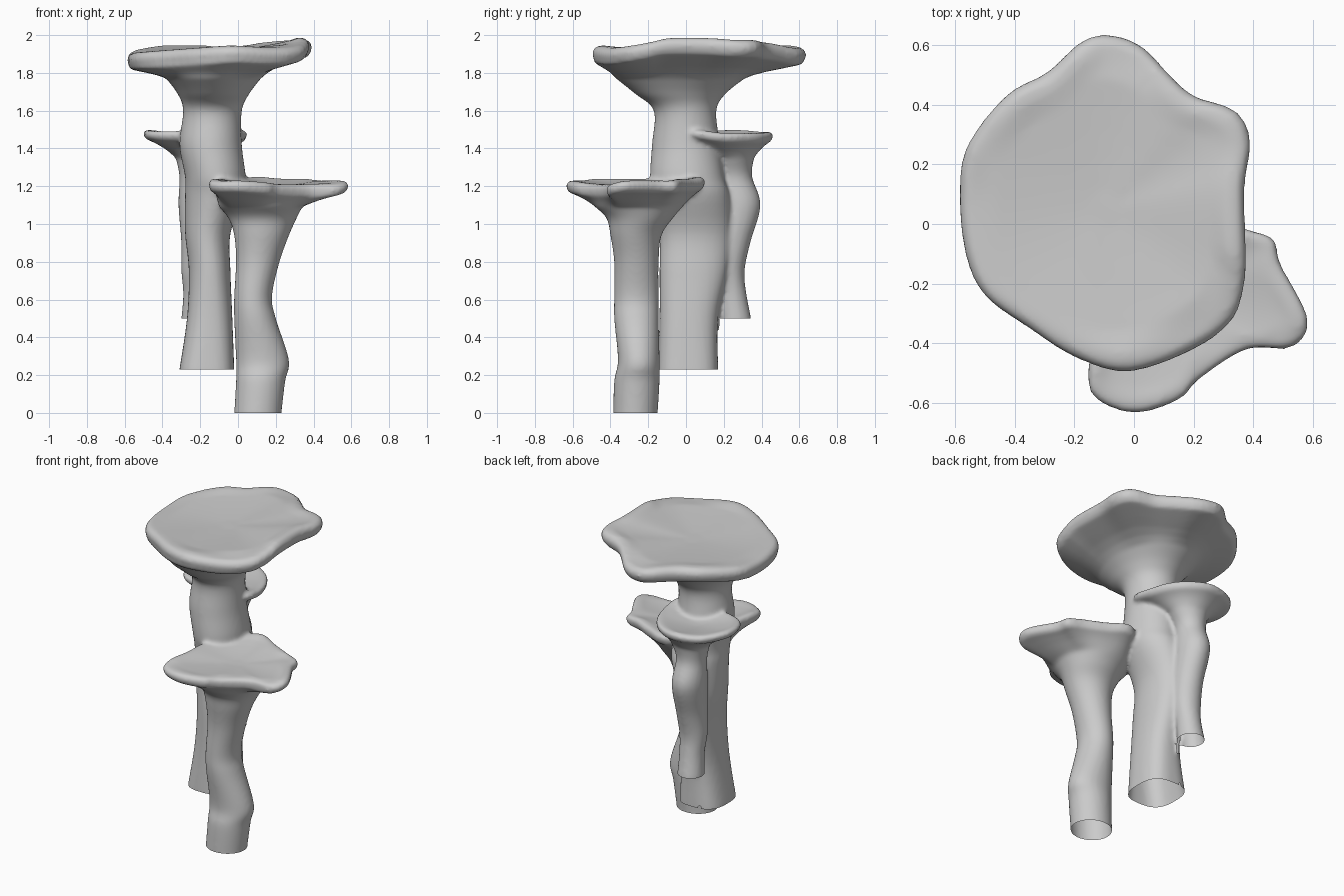
import bpy, bmesh, math
from mathutils import Vector

if "Cube" in bpy.data.objects:
    bpy.data.objects.remove(bpy.data.objects["Cube"])

N = 80


def catmull(a, b, c, d, t):
    return 0.5 * (2 * b + (c - a) * t + (2 * a - 5 * b + 4 * c - d) * t * t
                  + (3 * b - a - 3 * c + d) * t ** 3)


def polar_rim(pts, c):
    """Outline points (x, y, z) -> smooth closed rim with N evenly spaced angles about c."""
    p = [Vector(q) for q in pts]
    k = len(p)
    samples = []
    for i in range(k):
        for j in range(16):
            v = catmull(p[i - 1], p[i], p[(i + 1) % k], p[(i + 2) % k], j / 16)
            samples.append((math.atan2(v.y - c[1], v.x - c[0]) % (2 * math.pi), v))
    samples.sort(key=lambda s: s[0])
    a0, v0 = samples[0]
    al, vl = samples[-1]
    samples = [(al - 2 * math.pi, vl)] + samples + [(a0 + 2 * math.pi, v0)]
    rim, j = [], 0
    for i in range(N):
        a = 2 * math.pi * i / N
        while samples[j + 1][0] < a:
            j += 1
        (s, u), (e, w) = samples[j], samples[j + 1]
        rim.append(u.lerp(w, (a - s) / max(e - s, 1e-6)))
    return rim


def stem_ring(s, square):
    x0, x1, y0, y1, z = s
    p = 1 - square * min(1, max(0, 1 - (z - 0.23) / 0.8))   # boxier near the foot
    ring = []
    for i in range(N):
        a = 2 * math.pi * i / N
        c, q = [math.copysign(abs(v) ** p, v) for v in (math.cos(a), math.sin(a))]
        ring.append(Vector(((x0 + x1) / 2 + (x1 - x0) / 2 * c,
                            (y0 + y1) / 2 + (y1 - y0) / 2 * q, z)))
    return ring


def mushroom(bm, stem, outline, centre, under, thick, top_z, square=0.0):
    # stem, smoothed between the measured stations
    st = [Vector(s) for s in stem]
    rings = [stem_ring(st[0] - Vector((0, 0, 0, 0, 0.06)), square)]
    for i in range(len(st) - 1):
        a, d = st[max(i - 1, 0)], st[min(i + 2, len(st) - 1)]
        for j in range(5):
            rings.append(stem_ring(catmull(a, st[i], st[i + 1], d, j / 5), square))
    neck = stem_ring(st[-1], square)
    rings.append(neck)
    rim = polar_rim(outline, centre)
    # flaring underside, rounded lip and slightly dished top
    for t, s in under:
        rings.append([Vector((*n.xy.lerp(r.xy, t), n.z + (r.z - thick - n.z) * s))
                      for n, r in zip(neck, rim)])
    mid = Vector((*centre, top_z))
    for t, h in ((0.99, -0.5), (1.004, 0.1), (0.99, 0.6), (0.95, 0.95), (0.88, 1)):
        rings.append([Vector((*mid.xy.lerp(r.xy, t), r.z + thick * h)) for r in rim])
    soft = [sum(rim[(i + k) % N].z for k in range(-8, 9)) / 17 for i in range(N)]
    for t in (0.75, 0.6, 0.45, 0.3, 0.12):
        f = (t / 0.88) ** 1.5
        rings.append([Vector((*mid.xy.lerp(r.xy, t), top_z + (z + thick - top_z) * f))
                      for r, z in zip(rim, soft)])
    vr = [[bm.verts.new(v) for v in ring] for ring in rings]
    for a, b in zip(vr, vr[1:]):
        for i in range(N):
            j = (i + 1) % N
            bm.faces.new((a[i], a[j], b[j], b[i]))
    bm.faces.new(vr[0][::-1])
    bm.faces.new(vr[-1])


bm = bmesh.new()

# tall centre mushroom
mushroom(bm, [
    (-0.31, -0.02, -0.15, 0.17, 0.23), (-0.27, -0.03, -0.14, 0.17, 0.5),
    (-0.26, -0.04, -0.14, 0.22, 0.75), (-0.28, -0.04, -0.14, 0.24, 0.95),
    (-0.28, 0.03, -0.17, 0.23, 1.15), (-0.28, 0.04, -0.19, 0.20, 1.25),
    (-0.31, 0.02, -0.18, 0.18, 1.42), (-0.29, 0.02, -0.17, 0.16, 1.6),
    (-0.32, 0.06, -0.27, 0.21, 1.69), (-0.38, 0.12, -0.37, 0.31, 1.77)],
    [(-0.09, 0.635, 1.89), (0.02, 0.6, 1.89), (0.12, 0.5, 1.91), (0.2, 0.43, 1.92),
     (0.34, 0.38, 1.93), (0.39, 0.28, 1.93), (0.37, 0.12, 1.94), (0.375, -0.1, 1.94),
     (0.37, -0.2, 1.92), (0.33, -0.32, 1.90), (0.2, -0.42, 1.89), (-0.02, -0.495, 1.90),
     (-0.2, -0.445, 1.89), (-0.35, -0.35, 1.88), (-0.5, -0.24, 1.87), (-0.565, -0.1, 1.865),
     (-0.585, 0.1, 1.865), (-0.56, 0.26, 1.88), (-0.43, 0.43, 1.90), (-0.29, 0.51, 1.90),
     (-0.18, 0.61, 1.90)], (-0.1, 0.05),
    ((0.15, 0.25), (0.35, 0.48), (0.6, 0.7), (0.8, 0.88), (0.93, 1.0)),
    0.045, 1.915, 0.3)

# front mushroom
mushroom(bm, [
    (-0.02, 0.23, -0.385, -0.15, 0), (-0.01, 0.25, -0.38, -0.14, 0.17),
    (-0.01, 0.27, -0.36, -0.14, 0.28), (-0.02, 0.2, -0.38, -0.145, 0.5),
    (-0.02, 0.18, -0.38, -0.145, 0.62), (-0.01, 0.22, -0.38, -0.145, 0.8),
    (-0.02, 0.27, -0.4, -0.13, 0.94), (-0.05, 0.31, -0.42, -0.07, 1.03),
    (-0.1, 0.34, -0.48, -0.02, 1.09)],
    [(0.37, -0.015, 1.21), (0.47, -0.05, 1.2), (0.49, -0.13, 1.2), (0.585, -0.32, 1.2),
     (0.53, -0.415, 1.18), (0.38, -0.42, 1.18), (0.22, -0.52, 1.18), (0.15, -0.59, 1.19),
     (0, -0.635, 1.2), (-0.13, -0.585, 1.2), (-0.155, -0.5, 1.21), (-0.13, -0.35, 1.21),
     (-0.12, -0.2, 1.21), (-0.04, -0.02, 1.21), (0.1, 0.1, 1.22), (0.25, 0.04, 1.21)],
    (0.17, -0.25),
    ((0.2, 0.25), (0.45, 0.55), (0.7, 0.8), (0.92, 0.98)),
    0.03, 1.2)

# small back mushroom
mushroom(bm, [
    (-0.3, -0.14, 0.18, 0.345, 0.5), (-0.29, -0.14, 0.17, 0.32, 0.63),
    (-0.3, -0.13, 0.15, 0.31, 0.75), (-0.3, -0.12, 0.14, 0.34, 0.9),
    (-0.315, -0.12, 0.15, 0.395, 1.1), (-0.31, -0.13, 0.16, 0.35, 1.25),
    (-0.33, -0.09, 0.14, 0.36, 1.35)],
    [(0.04, 0.18, 1.46), (0.0, 0.3, 1.46), (-0.08, 0.4, 1.46), (-0.22, 0.46, 1.465),
     (-0.38, 0.42, 1.465), (-0.48, 0.31, 1.475), (-0.5, 0.2, 1.475), (-0.45, 0.08, 1.47),
     (-0.32, 0.03, 1.47), (-0.15, 0.03, 1.47), (0.0, 0.02, 1.475), (0.045, 0.06, 1.475)],
    (-0.23, 0.22),
    ((0.2, 0.3), (0.4, 0.55), (0.65, 0.78), (0.9, 0.96)),
    0.023, 1.455)

mesh = bpy.data.meshes.new("mushroom_cluster")
bm.to_mesh(mesh)
bm.free()
obj = bpy.data.objects.new("mushroom_cluster", mesh)
bpy.context.collection.objects.link(obj)

# grow the three together and soften the joints
m = obj.modifiers.new("fuse", 'REMESH')
m.mode = 'VOXEL'
m.voxel_size = 0.012
m = obj.modifiers.new("soften", 'SMOOTH')
m.factor = 0.5
m.iterations = 6
fused = bpy.data.meshes.new_from_object(obj.evaluated_get(bpy.context.evaluated_depsgraph_get()))
obj.modifiers.clear()
obj.data = fused

# cut the hollow, open feet: x, y, radius, height
feet = [(-0.165, 0.01, 0.15, 0.23), (0.105, -0.268, 0.12, 0.0), (-0.22, 0.26, 0.08, 0.5)]
bm = bmesh.new()
bm.from_mesh(fused)


def nearest_foot(c):
    return min(feet, key=lambda f: math.hypot(c.x - f[0], c.y - f[1]) - f[2])


for foot in feet:
    h = foot[3]
    faces = [f for f in bm.faces if f.calc_center_median().z < h + 0.03
             and nearest_foot(f.calc_center_median()) == foot]
    geom = set(faces)
    for f in faces:
        geom.update(f.edges)
        geom.update(f.verts)
    bmesh.ops.bisect_plane(bm, geom=list(geom), plane_co=(0, 0, h), plane_no=(0, 0, 1))
    low = [f for f in bm.faces if f.calc_center_median().z < h
           and nearest_foot(f.calc_center_median()) == foot]
    bmesh.ops.delete(bm, geom=low, context='FACES')
for f in bm.faces:
    f.smooth = True
bm.to_mesh(fused)
bm.free()
